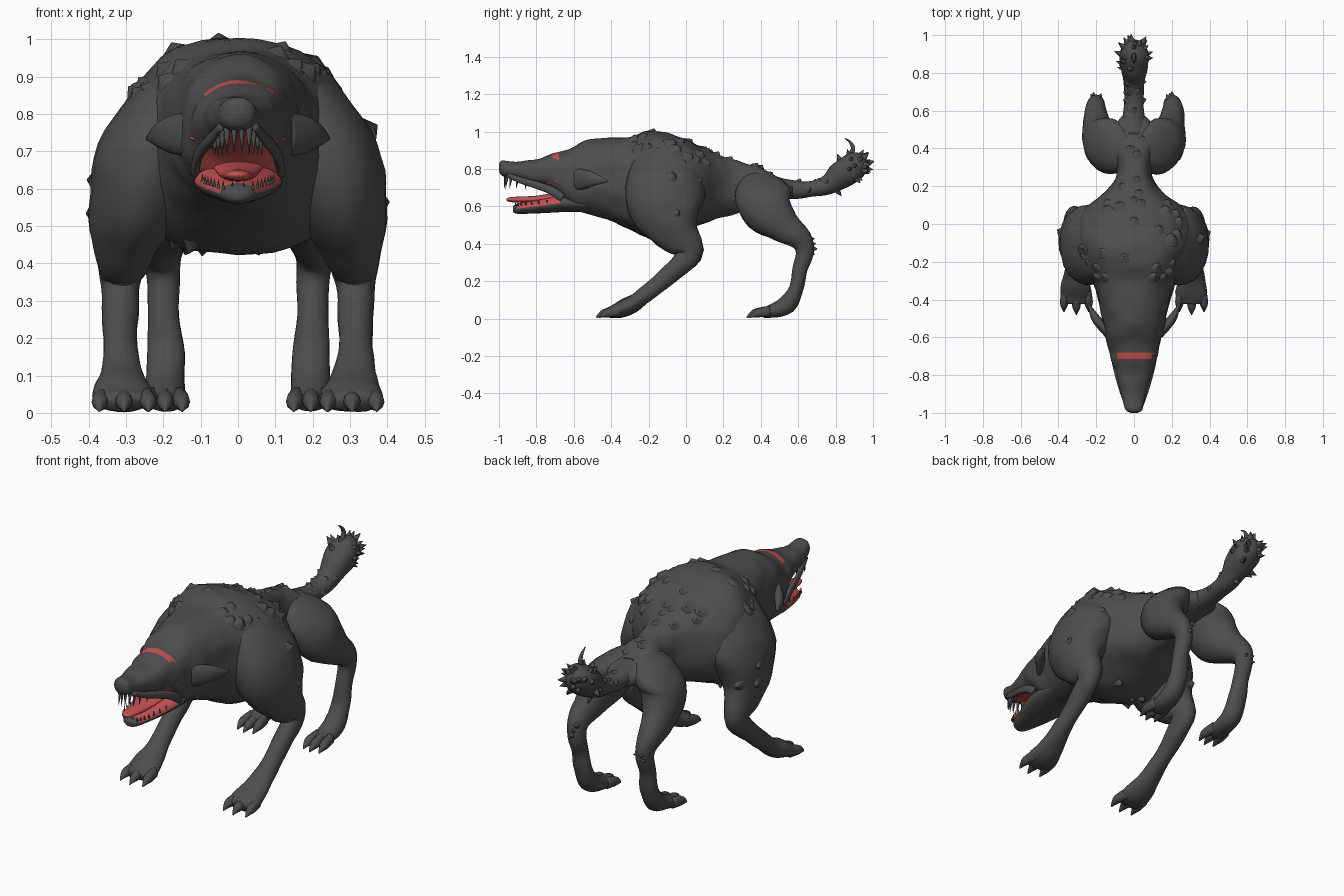
import bpy, bmesh, math, random
from mathutils import Vector, noise

random.seed(4)
if "Cube" in bpy.data.objects:
    bpy.data.objects.remove(bpy.data.objects["Cube"], do_unlink=True)


def material(name, rgb):
    m = bpy.data.materials.new(name)
    m.use_nodes = True
    m.diffuse_color = (*rgb, 1)
    m.node_tree.nodes["Principled BSDF"].inputs["Base Color"].default_value = (*rgb, 1)
    return m


HIDE = material("charcoal hide", (0.075, 0.075, 0.075))
RED = material("flesh red", (0.56, 0.085, 0.085))


def finish(name, bm, mats):
    mesh = bpy.data.meshes.new(name)
    bm.to_mesh(mesh)
    bm.free()
    for m in mats:
        mesh.materials.append(m)
    mesh.shade_smooth()
    ob = bpy.data.objects.new(name, mesh)
    bpy.context.collection.objects.link(ob)
    return ob


def smooth_path(pts, steps):
    """Catmull-Rom interpolation of whole stations (position and radii)."""
    out = []
    for i in range(len(pts) - 1):
        a, b, c, d = (pts[min(max(j, 0), len(pts) - 1)] for j in range(i - 1, i + 3))
        for k in range(steps):
            t = k / steps
            out.append([0.5 * (2 * q + (r - p) * t + (2 * p - 5 * q + 4 * r - s) * t * t
                               + (3 * q - p - 3 * r + s) * t ** 3)
                        for p, q, r, s in zip(a, b, c, d)])
    return out + [list(pts[-1])]


def tube(name, stations, side=1, seg=24, steps=4, upright=False, lumps=0.0,
         square=1.0, mats=(HIDE,), red_rule=None):
    """Skin rounded rings along stations of (x, y, z, half width, half depth)."""
    rings = smooth_path(stations, steps)
    centres = [Vector((s[0] * side, s[1], s[2])) for s in rings]
    across = Vector((1, 0, 0))
    bm = bmesh.new()
    loops = []
    for i, (c, s) in enumerate(zip(centres, rings)):
        tangent = centres[min(i + 1, len(rings) - 1)] - centres[max(i - 1, 0)]
        n = Vector((0, 0, 1)) if upright else across.cross(tangent).normalized()
        loop = []
        for k in range(seg):
            a = math.tau * k / seg
            u, w = (math.copysign(abs(f) ** square, f) for f in (math.cos(a), math.sin(a)))
            v = c + across * (abs(s[3]) * u) + n * (abs(s[4]) * w)
            if lumps:
                v += (v - c).normalized() * (noise.noise(v * 11) * lumps * min(1, abs(s[3]) * 12))
            v.z = max(v.z, 0)
            loop.append(bm.verts.new(v))
        loops.append(loop)
    for lo, hi in zip(loops, loops[1:]):
        for k in range(seg):
            bm.faces.new((lo[k], lo[k - 1], hi[k - 1], hi[k]))
    for end in (loops[0], loops[-1]):
        bm.faces.new(end)
    bmesh.ops.recalc_face_normals(bm, faces=bm.faces)
    if red_rule:
        for f in bm.faces:
            f.material_index = int(red_rule(f.calc_center_median(), f.normal))
    return finish(name, bm, mats)


def spikes(name, items, sides=8):
    """Join cones given as (base, direction, radius, length)."""
    bm = bmesh.new()
    for base, direction, radius, length in items:
        d = Vector(direction).normalized()
        mat = d.to_track_quat('Z', 'Y').to_matrix().to_4x4()
        mat.translation = Vector(base) + d * (length * 0.2)
        bmesh.ops.create_cone(bm, segments=sides, radius1=radius,
                              radius2=radius * 0.05, depth=length, matrix=mat)
    return finish(name, bm, (HIDE,))


def thorns(name, ob, count, rule, radius, length, sweep=(0, 0.3, 0)):
    """Scatter cones over the vertices that satisfy the rule."""
    spots = [v for v in ob.data.vertices if rule(v.co, v.normal)]
    items = []
    for v in random.sample(spots, min(count, len(spots))):
        size = random.uniform(0.7, 1.2)
        items.append((v.co, v.normal + Vector(sweep), radius * size, length * size))
    return spikes(name, items)


def trunk(profile):
    """Turn (y, top, bottom, half width) rows into stations."""
    return [(0, y, (t + b) / 2, w, (t - b) / 2) for y, t, b, w in profile]


# Head, neck and torso in one skin, with a red palate, mouth back and brow stripe
def body_red(c, n):
    stripe = -.715 < c.y < -.68 and c.z > .85
    palate = -.94 < c.y < -.74 and n.z < -.8
    mouth_back = -.74 < c.y < -.62 and n.z < -.35 and abs(c.x) < .1
    return stripe or palate or mouth_back


body = tube("head_and_torso", trunk([
    (-1, .825, .79, .018), (-.985, .843, .765, .043), (-.94, .838, .752, .058),
    (-.88, .838, .735, .072), (-.8, .853, .712, .094), (-.75, .867, .698, .108),
    (-.715, .877, .678, .12), (-.68, .884, .645, .129), (-.64, .9, .605, .14),
    (-.58, .93, .575, .155), (-.5, .955, .555, .17), (-.4, .965, .52, .19),
    (-.3, .97, .475, .225), (-.2, 1, .43, .285), (-.1, .995, .425, .31),
    (0, .96, .47, .305), (.08, .915, .505, .26), (.15, .885, .53, .175),
    (.22, .86, .55, .11), (.3, .835, .57, .09), (.4, .805, .6, .11),
    (.5, .755, .63, .11), (.57, .72, .645, .065)]),
    seg=48, upright=True, lumps=.011, square=.86, mats=(HIDE, RED), red_rule=body_red)

# Lower jaw, tongue and teeth
tube("lower_jaw", trunk([
    (-.925, .6, .57, .018), (-.9, .615, .56, .048), (-.8, .637, .562, .085),
    (-.7, .66, .567, .112), (-.64, .668, .57, .118), (-.5, .65, .57, .115)]),
    upright=True, mats=(HIDE, RED),
    red_rule=lambda c, n: n.z > .2 and -.905 < c.y < -.675)
tube("tongue", trunk([
    (-.66, .68, .64, .07), (-.8, .657, .62, .05), (-.93, .65, .622, .032),
    (-.96, .642, .632, .01)]), upright=True, seg=16, mats=(RED,))

teeth = []
for side in (1, -1):
    for i in range(5):
        t = i / 4
        teeth.append(((side * (.01 + .052 * t ** .7), -.965 + .11 * t * t, .75 - .025 * t),
                      (0, -.15, -1), .01, .085 - .035 * t))
    for i in range(8):
        t = i / 7
        teeth.append(((side * (.015 + .08 * t ** .6), -.912 + .17 * t * t, .603 + .02 * t),
                      (0, -.1, 1), .005, .024))
spikes("teeth", teeth)

# Parts that come in pairs
front_leg = [(.15, -.13, .93, .04, .07), (.19, -.13, .86, .09, .15), (.235, -.12, .72, .14, .205),
             (.262, -.1, .58, .135, .2), (.3, -.05, .46, .087, .125), (.313, .02, .36, .056, .074),
             (.315, -.04, .28, .05, .055), (.315, -.16, .175, .045, .046),
             (.31, -.27, .09, .063, .045), (.305, -.36, .045, .082, .042),
             (.305, -.42, .03, .065, .026)]
hind_leg = [(.05, .4, .78, .03, .06), (.085, .4, .735, .08, .115), (.13, .41, .66, .118, .15),
            (.168, .445, .57, .105, .135), (.195, .53, .49, .077, .088),
            (.205, .615, .42, .053, .06), (.2, .635, .35, .043, .047),
            (.2, .608, .26, .041, .04), (.193, .59, .16, .05, .038),
            (.195, .54, .075, .052, .05), (.195, .46, .04, .053, .036),
            (.195, .41, .028, .045, .024)]
lip = [(.045, -.955, .768, .008, .012), (.068, -.88, .738, .011, .017),
       (.09, -.8, .714, .012, .02), (.108, -.72, .685, .012, .022),
       (.116, -.66, .645, .012, .022)]

for side, word in ((1, "left"), (-1, "right")):
    front = tube(word + "_front_leg", front_leg, side, lumps=.01)
    hind = tube(word + "_hind_leg", hind_leg, side, lumps=.007)
    for leg, x, y, spread in (("front", .305, -.375, .058), ("hind", .195, .43, .038)):
        for i in (-1, 0, 1):
            tx, ahead = x + i * spread, -.015 * (i == 0)
            tube(f"{word}_{leg}_toe_{i + 2}", [
                (tx, y + .02, .04, .022, .03), (tx + i * .006, y - .04 + ahead, .03, .023, .025),
                (tx + i * .008, y - .07 + ahead, .018, .013, .014),
                (tx + i * .008, y - .09 + ahead, .005, .003, .003)], side, seg=10)
    # Upper lip, pointed swept-back ear and small sunken eye
    tube(word + "_upper_lip", lip, side, seg=12)
    tube(word + "_ear", [(.12, -.6, .745, .03, .06), (.16, -.55, .745, .035, .055),
                         (.2, -.5, .745, .028, .04), (.243, -.42, .735, .004, .006)],
         side, seg=14)
    tube(word + "_eye", [(.112, -.712, .733, .002, .002), (.117, -.69, .735, .011, .007),
                         (.124, -.668, .737, .002, .002)], side, seg=10, mats=(RED,))
    thorns(word + "_shoulder_bumps", front, 7,
           lambda c, n: c.z > .52 and n.x * side > .3 and n.y > -.3, .03, .024)
    thorns(word + "_hock_thorns", hind, 3,
           lambda c, n: .34 < c.z < .46 and n.y > .6, .016, .026)

# Tail with a thorny club and a curled tip
tail = tube("tail", [(0, .47, .7, .08, .07), (0, .58, .688, .058, .048), (0, .68, .693, .052, .044),
                     (0, .76, .72, .054, .054), (0, .83, .77, .074, .072), (0, .89, .81, .08, .08),
                     (0, .94, .838, .06, .06), (0, .965, .852, .025, .025)], lumps=.01)
thorns("tail_thorns", tail, 28, lambda c, n: c.y > .8, .02, .045, (0, .2, .1))
thorns("tail_root_bumps", tail, 8, lambda c, n: .56 < c.y < .8 and n.z > -.2, .022, .022)
tube("tail_curl", [(0, .87, .86, .016, .016), (0, .893, .905, .012, .012),
                   (0, .88, .94, .008, .008), (0, .85, .965, .002, .002)], seg=8)

# Low knobs along the back and ragged chest
thorns("back_bumps", body, 24,
       lambda c, n: -.31 < c.y < .15 and n.z > .45, .042, .028)
thorns("spine_bumps", body, 7,
       lambda c, n: .1 < c.y < .5 and n.z > .8, .03, .022)
thorns("chest_tufts", body, 7,
       lambda c, n: -.26 < c.y < 0 and n.z < -.85, .026, .03)
